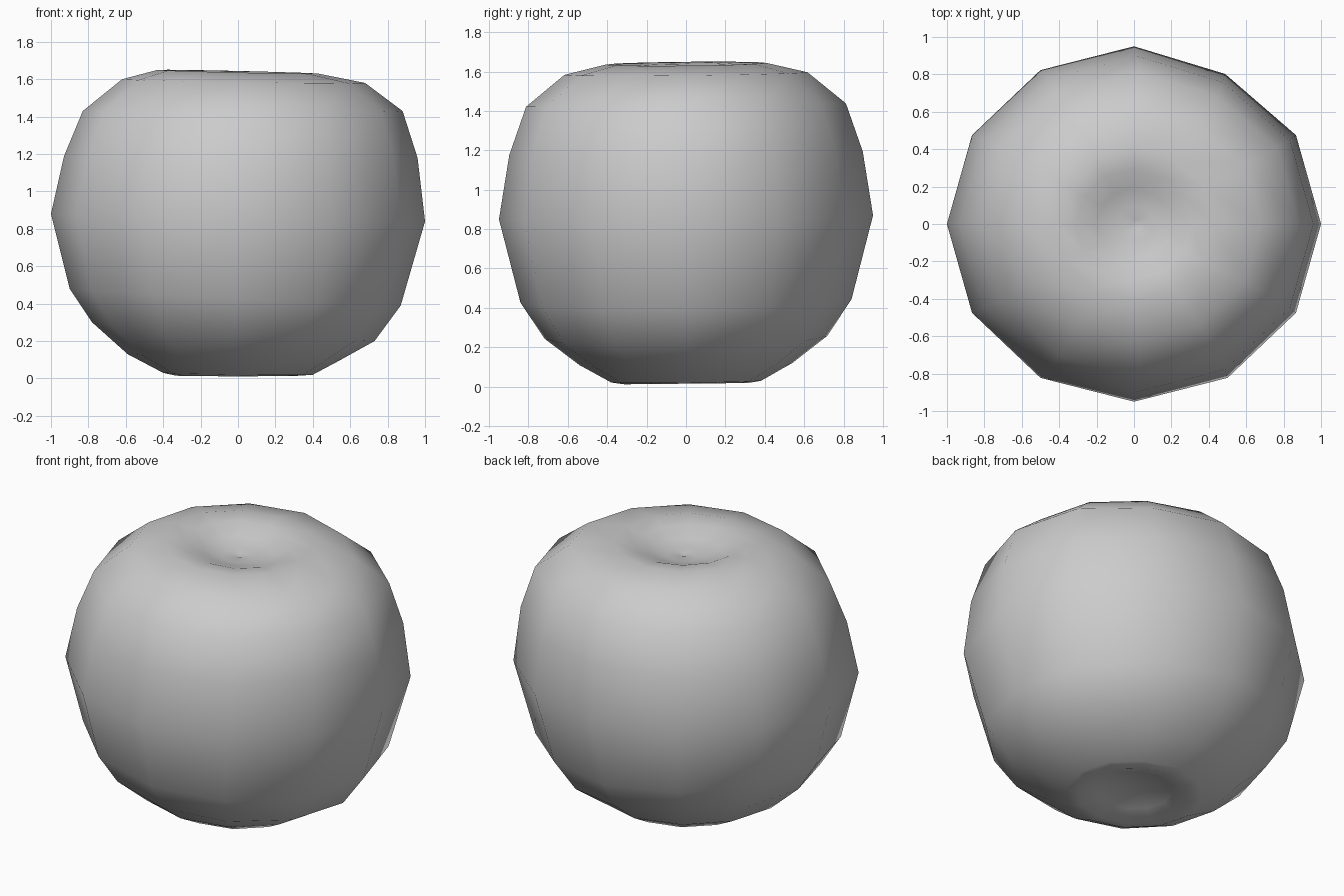
import bpy, bmesh
from math import sin, cos, tau

if "Cube" in bpy.data.objects:
    bpy.data.objects.remove(bpy.data.objects["Cube"])

SIDES = 12
DEPTH_SCALE = 0.95   # the fruit is a little shallower than wide
BACK_LIFT = 0.01     # rings rise slightly towards the back

# Ring outline from bottom hollow to top hollow: radius, height, x shift, x tilt
RINGS = [
    (.10, .08, 0, 0),
    (.22, .05, 0, 0),
    (.33, .015, 0, 0),
    (.40, .025, 0, -.005),
    (.57, .115, -.02, -.015),
    (.755, .25, -.025, -.05),
    (.885, .435, -.015, -.045),
    (1, .86, 0, -.02),
    (.945, 1.185, .015, -.005),
    (.855, 1.43, .025, 0),
    (.65, 1.59, .03, -.01),
    (.43, 1.64, 0, -.01),
    (.31, 1.625, 0, -.015),
    (.20, 1.585, 0, -.01),
    (.10, 1.56, .01, 0),
    (.025, 1.56, .015, 0),
]


def make_ring(bm, radius, height, shift, tilt):
    ring = []
    for i in range(SIDES):
        angle = tau * i / SIDES
        size = radius * (0.975 if i == 2 else 1)   # slight flat spot
        ring.append(bm.verts.new((
            shift + size * cos(angle),
            size * DEPTH_SCALE * sin(angle),
            height + tilt * cos(angle) + BACK_LIFT * radius * sin(angle))))
    return ring


def cap(bm, ring, height, shift):
    # Fan of triangles to a pole
    pole = bm.verts.new((shift, 0, height))
    for a, b in zip(ring, ring[1:] + ring[:1]):
        bm.faces.new((a, b, pole))


# Fruit body with hollows at both ends
bm = bmesh.new()
rings = [make_ring(bm, *row) for row in RINGS]
for low, high in zip(rings, rings[1:]):
    for i in range(SIDES):
        j = (i + 1) % SIDES
        bm.faces.new((low[i], low[j], high[j], high[i]))
cap(bm, rings[0], .08, 0)
cap(bm, rings[-1], .0 + 1.55, .015)
bmesh.ops.recalc_face_normals(bm, faces=bm.faces)
for face in bm.faces:
    face.smooth = True

mesh = bpy.data.meshes.new("fruit_body")
bm.to_mesh(mesh)
bm.free()
fruit = bpy.data.objects.new("fruit_body", mesh)
bpy.context.collection.objects.link(fruit)

# Plain grey skin
grey = bpy.data.materials.new("light_grey_skin")
grey.use_nodes = True
colour = (.6, .6, .6, 1)
grey.diffuse_color = colour
grey.node_tree.nodes["Principled BSDF"].inputs["Base Color"].default_value = colour
mesh.materials.append(grey)
